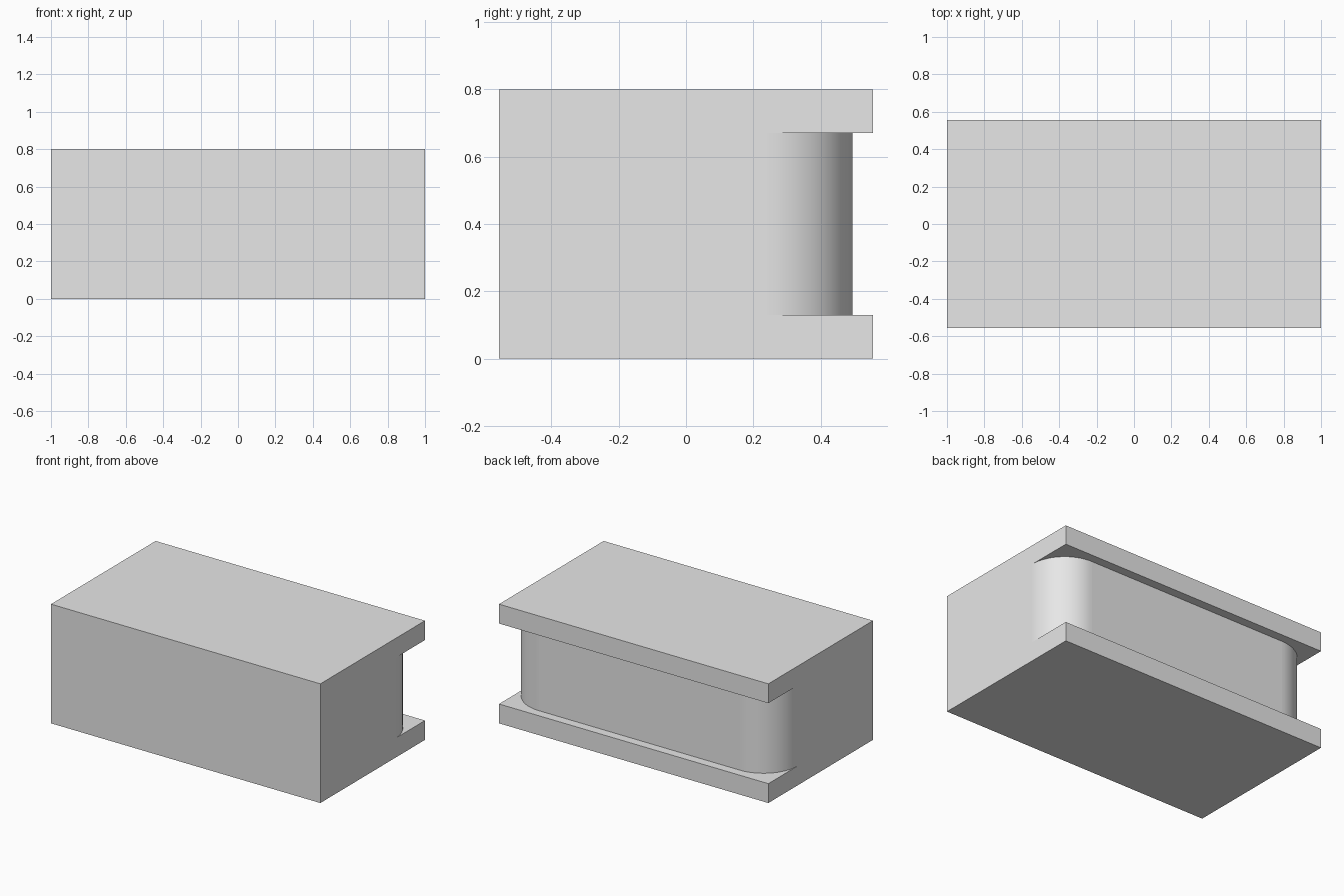
import bpy
import bmesh
from math import sin, cos, pi

cube = bpy.data.objects.get("Cube")
if cube:
    bpy.data.objects.remove(cube, do_unlink=True)

# Overall size, flange thickness and recess shape
HALF_X, HALF_Y, HEIGHT = 1.0, 0.555, 0.8
LOW, HIGH = 0.13, 0.67
WALL_Y, RADIUS, STEPS = 0.495, 0.255, 24
ARC_Y = WALL_Y - RADIUS

grey = bpy.data.materials.new("plain grey")
grey.use_nodes = True
colour = (0.8, 0.8, 0.8, 1)
grey.diffuse_color = colour
grey.node_tree.nodes["Principled BSDF"].inputs["Base Color"].default_value = colour

bm = bmesh.new()


def face(points, smooth=False):
    f = bm.faces.new([bm.verts.new(p) for p in points])
    f.smooth = smooth


def upright(a, b, z0, z1, smooth=False):
    """Vertical quad standing on the line from a to b."""
    face([(*a, z0), (*b, z0), (*b, z1), (*a, z1)], smooth)


# Plan outline of the recessed wall with its two rounded corners
right_arc = [(HALF_X - RADIUS + RADIUS * cos(t), ARC_Y + RADIUS * sin(t))
             for t in (pi / 2 * i / STEPS for i in range(STEPS + 1))]
left_arc = [(-x, y) for x, y in reversed(right_arc)]
outline = right_arc + left_arc

front = [(-HALF_X, -HALF_Y), (HALF_X, -HALF_Y)]
back = [(HALF_X, HALF_Y), (-HALF_X, HALF_Y)]

# Top, bottom and front
for z in (0, HEIGHT):
    face([(x, y, z) for x, y in front + back])
upright(*front, 0, HEIGHT)

# Flange edges and the ledges behind the recess
for z0, z1, ledge in ((0, LOW, LOW), (HIGH, HEIGHT, HIGH)):
    upright(*back, z0, z1)
    face([(x, y, ledge) for x, y in outline + back[::-1]])

# Recessed wall: smooth corners, flat middle
for i, (a, b) in enumerate(zip(outline, outline[1:])):
    upright(a, b, LOW, HIGH, smooth=(i != STEPS))

# Sides, notched where the recess begins
notched = [(-HALF_Y, 0), (HALF_Y, 0), (HALF_Y, LOW), (ARC_Y, LOW),
           (ARC_Y, HIGH), (HALF_Y, HIGH), (HALF_Y, HEIGHT), (-HALF_Y, HEIGHT)]
for x in (-HALF_X, HALF_X):
    face([(x, y, z) for y, z in notched])

# Join the shared corners into one closed shell
bmesh.ops.remove_doubles(bm, verts=bm.verts[:], dist=0.0001)
bmesh.ops.recalc_face_normals(bm, faces=bm.faces[:])

mesh = bpy.data.meshes.new("flanged_block")
bm.to_mesh(mesh)
bm.free()
mesh.materials.append(grey)
block = bpy.data.objects.new("flanged_block", mesh)
bpy.context.collection.objects.link(block)
